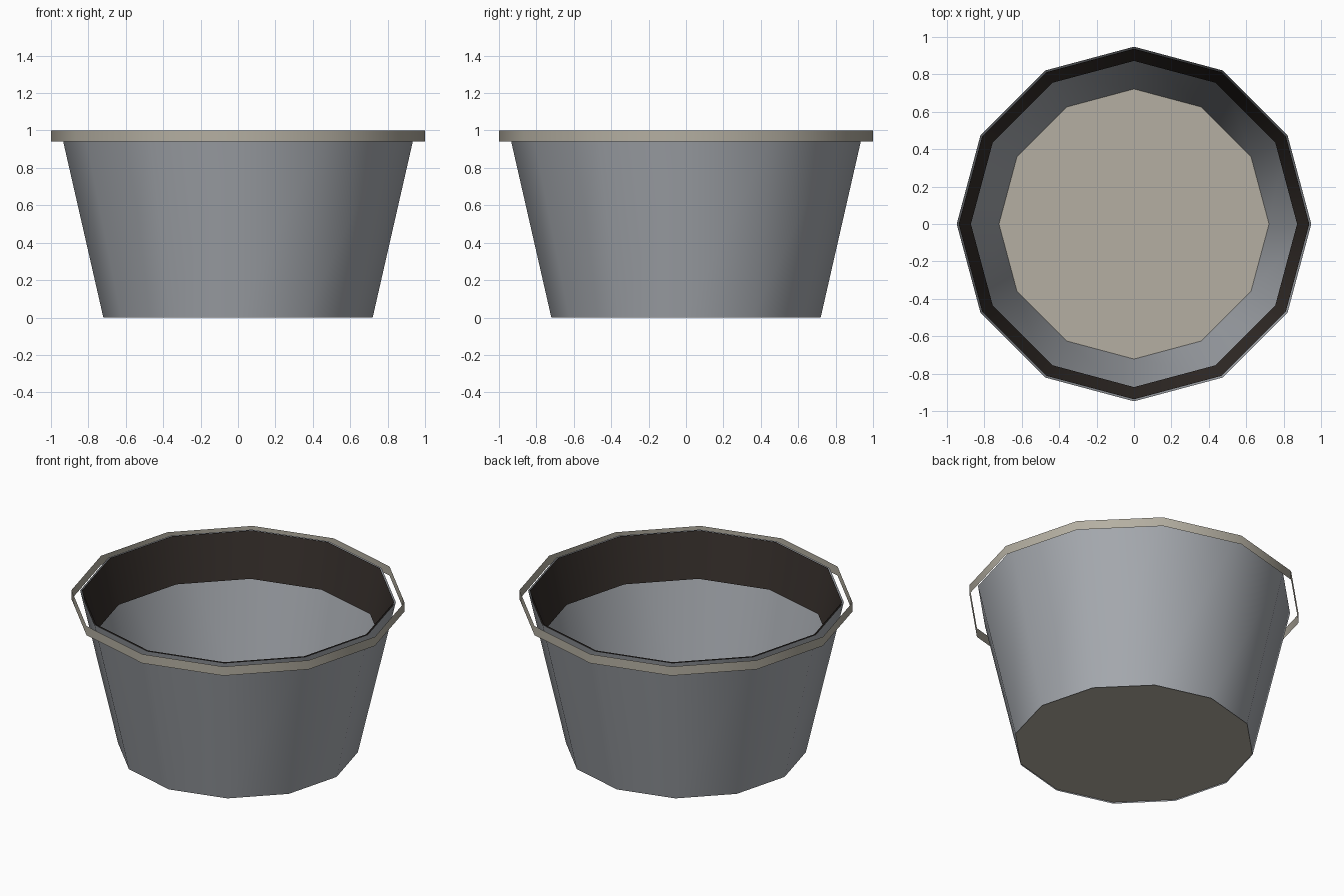
import bpy, bmesh
from math import cos, sin, pi

if "Cube" in bpy.data.objects:
    bpy.data.objects.remove(bpy.data.objects["Cube"])

SIDES = 12


def material(name, rgb):
    m = bpy.data.materials.new(name)
    m.diffuse_color = (*rgb, 1)
    m.use_nodes = True
    m.node_tree.nodes["Principled BSDF"].inputs["Base Color"].default_value = m.diffuse_color
    return m


def finish(name, bm, mat, smooth):
    me = bpy.data.meshes.new(name)
    bm.to_mesh(me)
    bm.free()
    me.materials.append(mat)
    for p in me.polygons:
        p.use_smooth = smooth
    ob = bpy.data.objects.new(name, me)
    bpy.context.collection.objects.link(ob)
    return ob


def ring(bm, r, z):
    return [bm.verts.new((r * cos(2 * pi * i / SIDES), r * sin(2 * pi * i / SIDES), z))
            for i in range(SIDES)]


def sheet(name, r0, z0, r1, z1, mat, inward=False):
    """Thin open 12-sided band from (r0, z0) up to (r1, z1)."""
    bm = bmesh.new()
    a, b = ring(bm, r0, z0), ring(bm, r1, z1)
    for i in range(SIDES):
        j = (i + 1) % SIDES
        f = [a[i], a[j], b[j], b[i]]
        bm.faces.new(f[::-1] if inward else f)
    return finish(name, bm, mat, True)


metal = material("grey_metal", (0.38, 0.40, 0.43))
beige = material("beige_metal", (0.46, 0.43, 0.36))
dark = material("dark_brown", (0.035, 0.027, 0.023))

# Tapered bucket wall
sheet("bucket_wall", 0.72, 0.0, 0.948, 1.0, metal)

# Dark lining on the upper inside
sheet("upper_lining", 0.872, 0.71, 0.937, 1.0, dark, inward=True)

# Loose hoop around the rim
sheet("rim_hoop", 1.0, 0.94, 1.0, 1.0, beige)

# Floor
bm = bmesh.new()
bm.faces.new(ring(bm, 0.722, 0.01))
finish("floor", bm, beige, False)
